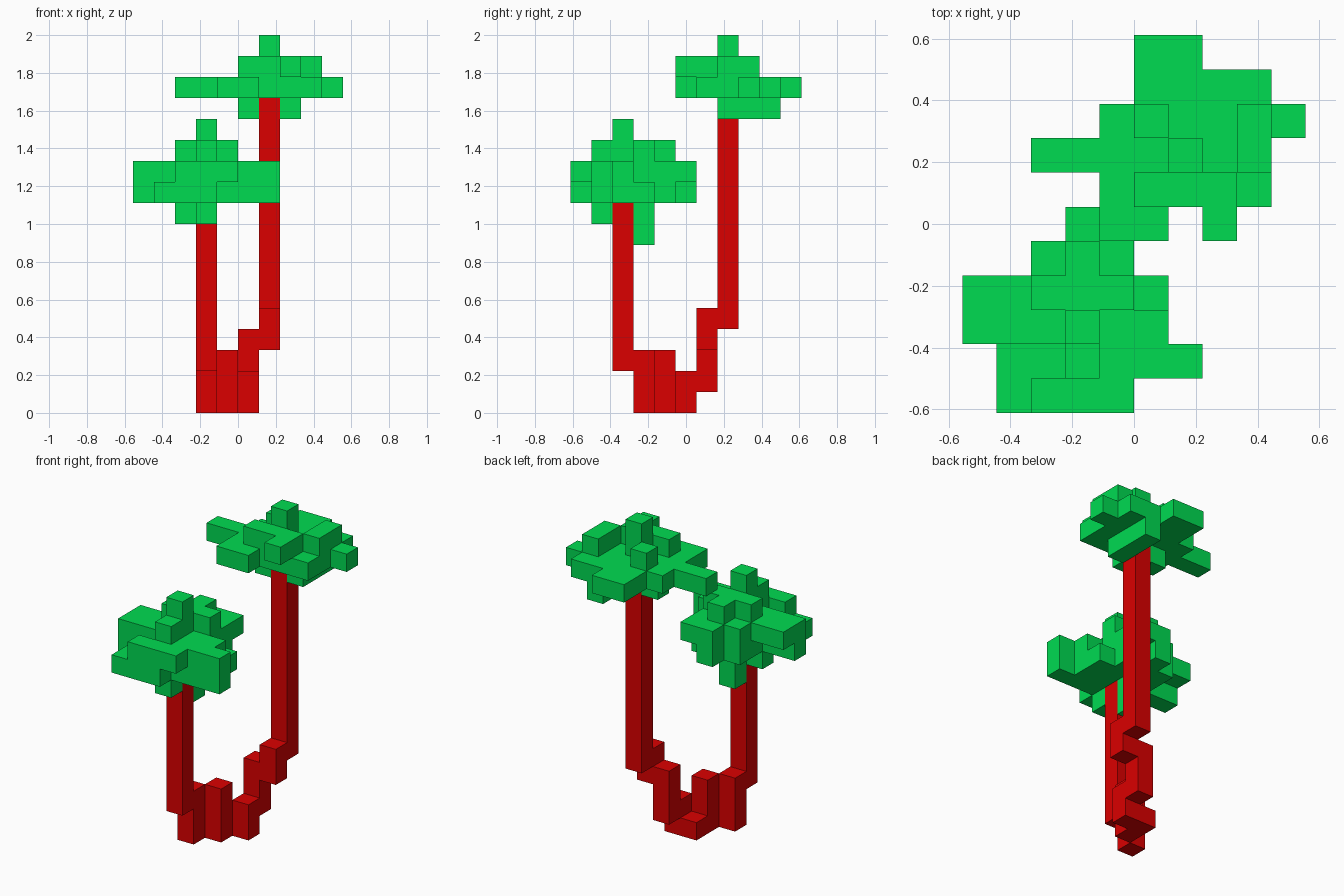
import bpy
import bmesh
from mathutils import Vector

cube = bpy.data.objects.get("Cube")
if cube:
    bpy.data.objects.remove(cube, do_unlink=True)

UNIT = 2 / 18                       # edge of one block
ORIGIN = Vector((-5, -5.5, 0))      # grid corner, in blocks


def material(name, colour):
    mat = bpy.data.materials.new(name)
    mat.use_nodes = True
    mat.diffuse_color = colour
    mat.node_tree.nodes["Principled BSDF"].inputs["Base Color"].default_value = colour
    return mat


def layer_cells(layers, west, north):
    """Cells from plan maps: each row runs west to east, rows run north to south."""
    return {(west + i, north - j, z)
            for z, rows in layers.items()
            for j, row in enumerate(rows.split())
            for i, mark in enumerate(row) if mark == "#"}


def build_blocks(name, cells, mat):
    """One mesh holding only the outer faces of a group of blocks."""
    bm = bmesh.new()
    for cell in cells:
        centre = Vector(cell) + ORIGIN + Vector((0.5, 0.5, 0.5))
        for axis in range(3):
            for sign in (-1, 1):
                normal = Vector((0, 0, 0))
                normal[axis] = sign
                if tuple(int(c + n) for c, n in zip(cell, normal)) in cells:
                    continue
                u, v = Vector((0, 0, 0)), Vector((0, 0, 0))
                u[(axis + 1) % 3] = 0.5
                v[(axis + 2) % 3] = 0.5 * sign
                mid = centre + normal / 2
                ring = (mid - u - v, mid + u - v, mid + u + v, mid - u + v)
                bm.faces.new([bm.verts.new(p * UNIT) for p in ring])
    bmesh.ops.remove_doubles(bm, verts=bm.verts, dist=UNIT / 100)
    mesh = bpy.data.meshes.new(name)
    bm.to_mesh(mesh)
    bm.free()
    mesh.materials.append(mat)
    obj = bpy.data.objects.new(name, mesh)
    bpy.context.collection.objects.link(obj)


bark = material("red bark", (0.708, 0, 0, 1))
leaf = material("green leaf", (0, 0.708, 0.083, 1))

# Stepped base and the two trunks: x, y, bottom, top of each column
columns = {
    "root_steps": [(3, 3, 0, 3), (4, 4, 0, 3), (4, 5, 0, 1),
                   (5, 5, 0, 2), (5, 6, 1, 4), (6, 6, 3, 5)],
    "low_trunk": [(3, 2, 2, 10)],
    "tall_trunk": [(6, 7, 4, 15)],
}
for name, parts in columns.items():
    cells = {(x, y, z) for x, y, low, high in parts for z in range(low, high)}
    build_blocks(name, cells, bark)

# Lower crown, layer by layer
low_crown = {
    8: "....... ....... ...#...",
    9: "....... ....... ...#... ..#.... ...#...",
    10: "...#... ..###.. ..####. ######. .###### .###...",
    11: "...##.. ..###.. #####.. ######. ...#### ..###..",
    12: "....... ...#... ..###.. ...#... ...#...",
    13: "....... ....... ....... ...#...",
}
build_blocks("low_crown", layer_cells(low_crown, 0, 5), leaf)

# Upper crown, layer by layer
tall_crown = {
    14: "........ .....#.. .....#.. ...#.#..",
    15: "...##... ...####. ..###### #######. ..#####. ..##....",
    16: "........ ........ ...#..#. ....#.#. ...###.. .....#..",
    17: "........ ........ ........ ....#...",
}
build_blocks("tall_crown", layer_cells(tall_crown, 2, 10), leaf)
